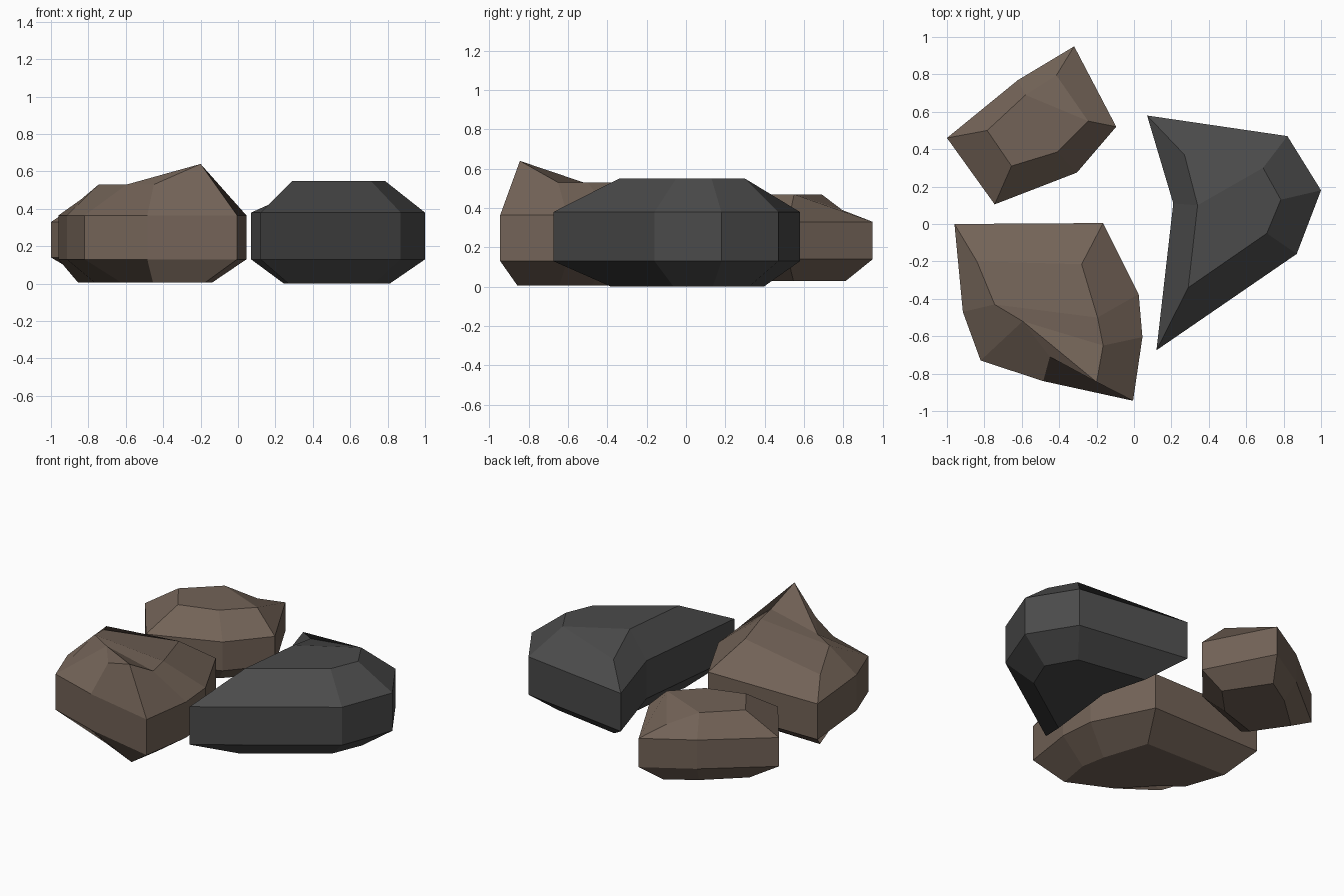
import bpy, bmesh
from mathutils import Vector

if "Cube" in bpy.data.objects:
    bpy.data.objects.remove(bpy.data.objects["Cube"])


def material(name, color):
    m = bpy.data.materials.new(name)
    m.diffuse_color = (*color, 1)
    m.use_nodes = True
    m.node_tree.nodes["Principled BSDF"].inputs["Base Color"].default_value = m.diffuse_color
    return m


brown = material("brown stone", (0.17, 0.124, 0.095))
grey = material("dark grey stone", (0.07, 0.07, 0.07))


def rock(name, mat, rim, crown, caps, z_base, z_low, z_high):
    """Faceted rock: inset base, vertical wall along the rim, chamfer up to the crown."""
    bm = bmesh.new()
    n = len(rim)
    # base follows the crown, pushed slightly out toward the rim
    base = [Vector(c[:2]).lerp(Vector(r), 0.12) for c, r in zip(crown, rim)]
    loops = [[bm.verts.new((p[0], p[1], z_base)) for p in base],
             [bm.verts.new((x, y, z_low)) for x, y in rim],
             [bm.verts.new((x, y, z_high)) for x, y in rim],
             [bm.verts.new(c) for c in crown]]
    for a, b in zip(loops, loops[1:]):
        for i in range(n):
            j = (i + 1) % n
            bm.faces.new((a[i], a[j], b[j], b[i]))
    bm.faces.new(loops[0])
    for cap in caps:
        bm.faces.new([loops[3][i] for i in cap])
    bmesh.ops.recalc_face_normals(bm, faces=bm.faces)
    me = bpy.data.meshes.new(name)
    bm.to_mesh(me)
    bm.free()
    me.materials.append(mat)
    bpy.context.collection.objects.link(bpy.data.objects.new(name, me))


# Dark crescent rock on the right
rock("dark_rock", grey,
     [(.07, .58), (.82, .47), (1, .18), (.87, -.16), (.12, -.675), (.21, .11)],
     [(.27, .37, .47), (.69, .30, .55), (.785, .13, .55),
      (.71, -.05, .55), (.29, -.34, .55), (.34, .10, .55)],
     [(0, 1, 5), (1, 2, 3, 4, 5)], 0.0, .13, .38)

# Small brown rock at the back left
rock("small_brown_rock", brown,
     [(-1, .46), (-.62, .77), (-.32, .95), (-.095, .52), (-.305, .275), (-.745, .105)],
     [(-.785, .50, .47), (-.58, .69, .47), (-.415, .795, .39),
      (-.245, .55, .47), (-.41, .385, .47), (-.655, .31, .47)],
     [(1, 2, 3), (0, 1, 3, 4, 5)], .03, .14, .33)

# Large brown rock with a raised peak at the front left
rock("large_brown_rock", brown,
     [(-.96, 0), (-.165, .005), (.025, -.375), (.045, -.605),
      (-.005, -.945), (-.485, -.84), (-.82, -.73), (-.915, -.47)],
     [(-.84, -.20, .45), (-.28, -.215, .53), (-.195, -.50, .53), (-.165, -.65, .53),
      (-.20, -.845, .64), (-.45, -.71, .53), (-.595, -.52, .53), (-.745, -.43, .53)],
     [(0, 1, 2, 7), (7, 2, 3, 6), (6, 3, 4), (6, 4, 5)], .005, .13, .365)
